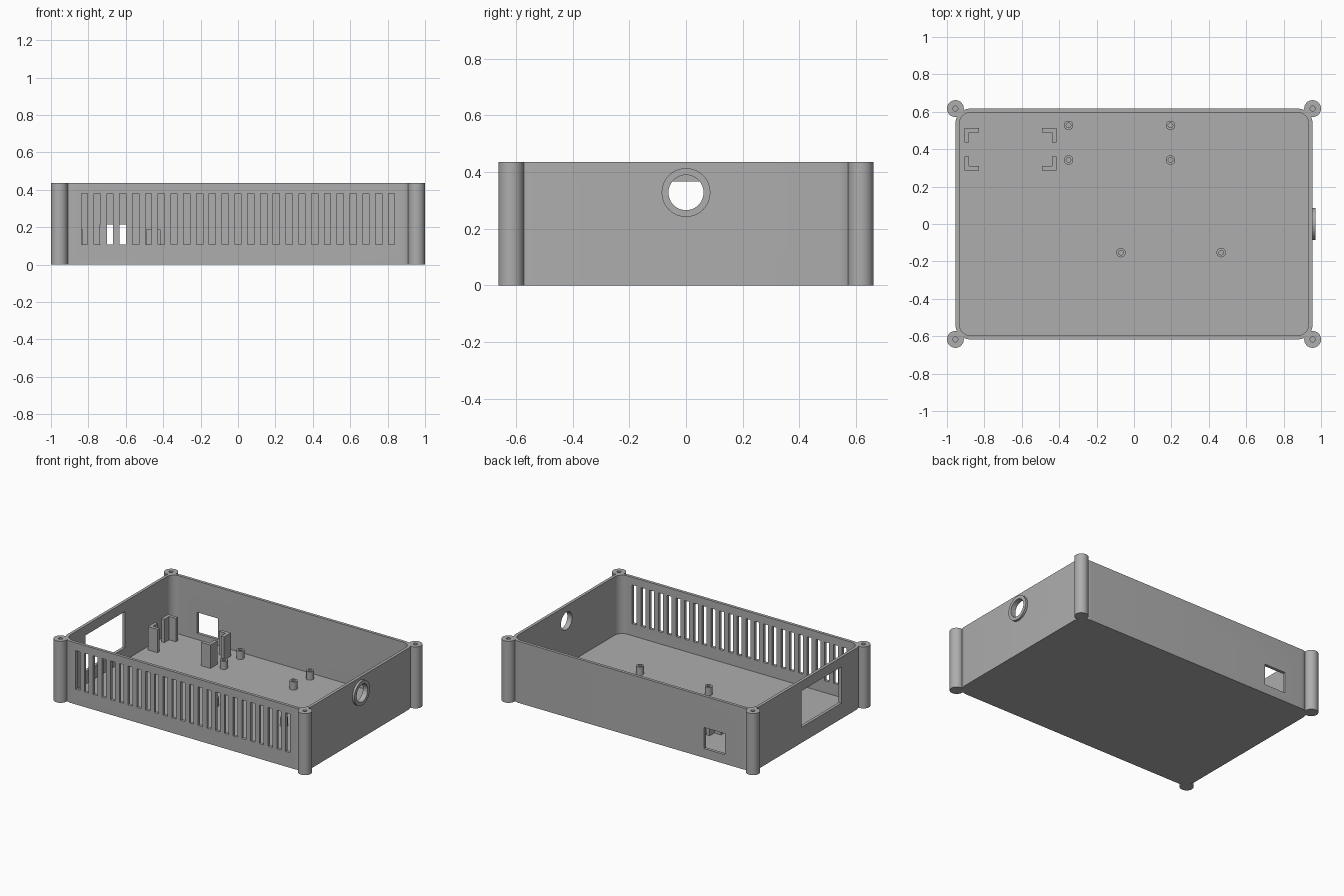
import bpy, bmesh, math
from mathutils import Matrix

old = bpy.data.objects.get("Cube")
if old:
    bpy.data.objects.remove(old, do_unlink=True)

# Single plastic colour
grey = bpy.data.materials.new("grey plastic")
grey.use_nodes = True
grey.diffuse_color = (0.42, 0.42, 0.42, 1)
grey.node_tree.nodes["Principled BSDF"].inputs["Base Color"].default_value = grey.diffuse_color

X, Y, H = 0.955, 0.617, 0.435      # outer half sizes and height
WALL, FLOOR = 0.021, 0.022


def make(name, bm):
    bmesh.ops.recalc_face_normals(bm, faces=bm.faces)
    mesh = bpy.data.meshes.new(name)
    bm.to_mesh(mesh)
    bm.free()
    mesh.materials.append(grey)
    ob = bpy.data.objects.new(name, mesh)
    bpy.context.collection.objects.link(ob)
    return ob


def prism(bm, outline, z0, z1):
    """Vertical prism from a 2D outline."""
    face = bm.faces.new([bm.verts.new((x, y, z0)) for x, y in outline])
    ext = bmesh.ops.extrude_face_region(bm, geom=[face])
    top = [v for v in ext["geom"] if isinstance(v, bmesh.types.BMVert)]
    bmesh.ops.translate(bm, verts=top, vec=(0, 0, z1 - z0))


def block(bm, x0, x1, y0, y1, z0, z1):
    prism(bm, [(x0, y0), (x1, y0), (x1, y1), (x0, y1)], z0, z1)


def circle(cx, cy, r, n=40):
    return [(cx + r * math.cos(math.tau * i / n), cy + r * math.sin(math.tau * i / n))
            for i in range(n)]


def rounded(hx, hy, r, n=10):
    pts = []
    for k, (sx, sy) in enumerate([(1, 1), (-1, 1), (-1, -1), (1, -1)]):
        for i in range(n + 1):
            a = math.pi / 2 * (k + i / n)
            pts.append((sx * (hx - r) + r * math.cos(a), sy * (hy - r) + r * math.sin(a)))
    return pts


def disc_x(bm, r, x0, x1, cz):
    """Round bar along x."""
    turn = Matrix.Translation(((x0 + x1) / 2, 0, cz)) @ Matrix.Rotation(math.pi / 2, 4, "Y")
    bmesh.ops.create_cone(bm, cap_ends=True, segments=48, radius1=r, radius2=r,
                          depth=x1 - x0, matrix=turn)


def boolean(ob, bm, operation):
    """Apply a boolean with a temporary tool."""
    tool = make("tool", bm)
    tool.hide_render = True
    mod = ob.modifiers.new("cut", "BOOLEAN")
    mod.operation, mod.solver, mod.object = operation, "EXACT", tool
    bpy.context.view_layer.objects.active = ob
    bpy.ops.object.modifier_apply(modifier=mod.name)
    bpy.data.objects.remove(tool, do_unlink=True)


corners = [(sx * X, sy * Y) for sx in (-1, 1) for sy in (-1, 1)]

# Tray with rounded corners
bm = bmesh.new()
prism(bm, rounded(X, Y, 0.08), 0, H)
case = make("enclosure_tray", bm)

# Corner screw posts and the round port collar
bm = bmesh.new()
for cx, cy in corners:
    prism(bm, circle(cx, cy, 0.045), 0, H)
disc_x(bm, 0.086, X - 0.01, X + 0.016, 0.328)
boolean(case, bm, "UNION")

# Cavity and post screw holes
bm = bmesh.new()
prism(bm, rounded(X - WALL, Y - WALL, 0.06), FLOOR, H + 0.1)
for cx, cy in corners:
    prism(bm, circle(cx, cy, 0.0135, 24), 0.1, H + 0.1)
boolean(case, bm, "DIFFERENCE")

# Front vents, rear socket, side window and round port openings
bm = bmesh.new()
for i in range(25):
    cx = (i - 12) * 0.0684
    block(bm, cx - 0.017, cx + 0.017, -Y - 0.05, -Y + 0.05, 0.107, 0.38)
block(bm, -0.738, -0.572, Y - 0.05, Y + 0.05, 0.065, 0.214)
block(bm, -X - 0.05, -X + 0.05, -0.37, 0.075, 0.11, 0.367)
disc_x(bm, 0.062, X - 0.05, X + 0.05, 0.328)
boolean(case, bm, "DIFFERENCE")
parts = [case]

# Four L-shaped board brackets
for side, x, sx in (("right", -0.905, 1), ("left", -0.415, -1)):
    for end, y, sy in (("back", 0.513, -1), ("front", 0.286, 1)):
        arm, t = 0.076, 0.024
        ell = [(0, 0), (arm, 0), (arm, t), (t, t), (t, arm), (0, arm)]
        bm = bmesh.new()
        prism(bm, [(x + sx * u, y + sy * v) for u, v in ell], FLOOR - 0.005, 0.187)
        parts.append(make(f"bracket_{end}_{side}", bm))

# Hollow circuit board standoffs
spots = [(x, y) for x in (-0.35, 0.195) for y in (0.527, 0.342)]
spots += [(-0.07, -0.153), (0.466, -0.153)]
for i, (x, y) in enumerate(spots):
    bm = bmesh.new()
    prism(bm, circle(x, y, 0.025, 32), FLOOR - 0.005, 0.08)
    post = make(f"standoff_{i + 1}", bm)
    bm = bmesh.new()
    prism(bm, circle(x, y, 0.0125, 24), FLOOR, 0.1)
    boolean(post, bm, "DIFFERENCE")
    parts.append(post)

# Smooth the round surfaces, keep edges sharp
bpy.ops.object.select_all(action="DESELECT")
for ob in parts:
    ob.select_set(True)
bpy.context.view_layer.objects.active = case
bpy.ops.object.shade_smooth_by_angle(angle=math.radians(30))
